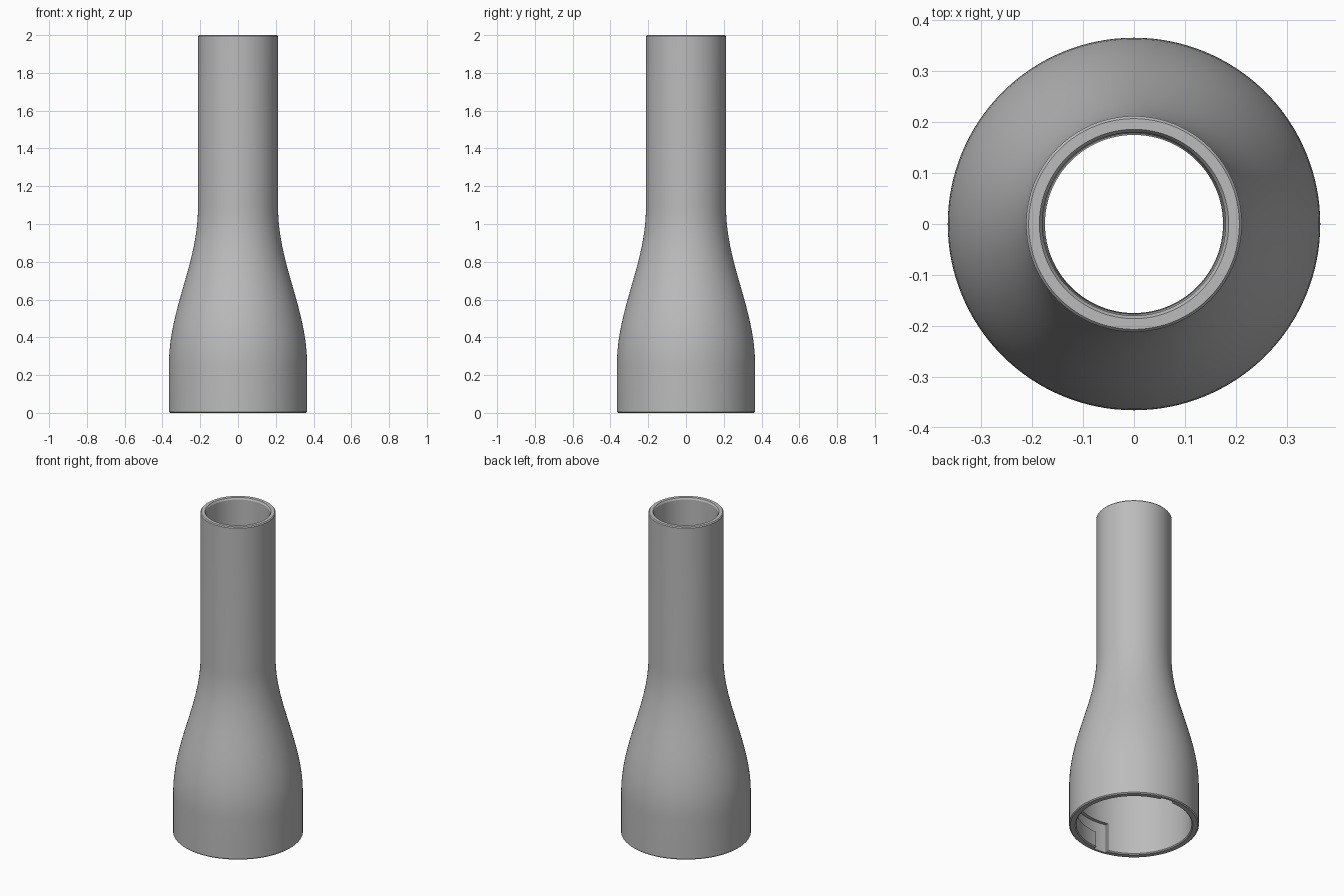
import bpy
import bmesh
import math
from mathutils import Matrix

cube = bpy.data.objects.get("Cube")
if cube:
    bpy.data.objects.remove(cube, do_unlink=True)

grey = bpy.data.materials.new("mid grey")
grey.use_nodes = True
colour = (0.5, 0.5, 0.5, 1)
grey.diffuse_color = colour
grey.node_tree.nodes["Principled BSDF"].inputs["Base Color"].default_value = colour


def revolve(name, profile, start=0, sweep=360, steps=128):
    """Sweep a closed (radius, z) outline around the z axis."""
    bm = bmesh.new()
    a = math.radians(start)
    verts = [bm.verts.new((r * math.cos(a), r * math.sin(a), z)) for r, z in profile]
    edges = [bm.edges.new((v, verts[i - 1])) for i, v in enumerate(verts)]
    full = sweep == 360
    if not full:
        bm.faces.new(verts)
    bmesh.ops.spin(bm, geom=bm.faces[:] if not full else verts + edges,
                   axis=(0, 0, 1), cent=(0, 0, 0), angle=math.radians(sweep),
                   steps=steps, use_merge=full)
    bmesh.ops.remove_doubles(bm, verts=bm.verts, dist=1e-5)
    bmesh.ops.recalc_face_normals(bm, faces=bm.faces)
    mesh = bpy.data.meshes.new(name)
    bm.to_mesh(mesh)
    bm.free()
    obj = bpy.data.objects.new(name, mesh)
    bpy.context.collection.objects.link(obj)
    mesh.materials.append(grey)
    return obj


def blend(low, high, z0, z1, count=24):
    """S-curve from radius low at z0 to radius high at z1."""
    return [(low + (high - low) * (1 - math.cos(math.pi * i / count)) / 2,
             z0 + (z1 - z0) * i / count) for i in range(count + 1)]


# Hollow shell: outer wall going up, inner bore coming down
outer = [(0.36, 0), (0.366, 0.006)] + blend(0.366, 0.212, 0.25, 1.09)
rim = [(0.212, 1.994), (0.207, 2), (0.186, 2), (0.18, 1.99)]
bore = blend(0.326, 0.175, 0.25, 1.09)[::-1] + [(0.326, 0.006), (0.332, 0)]
body = revolve("tube_body", outer + rim + bore)

# Two opposite L-shaped bayonet slots cut into the lower bore
cutters = []
for side in (0, 180):
    for name, start, sweep, z0, z1 in (("slot_entry", 257, 14, -0.05, 0.18),
                                       ("slot_channel", 258, 50, 0.1, 0.179)):
        box = [(0.3, z0), (0.346, z0), (0.346, z1), (0.3, z1)]
        cutter = revolve(name, box, start + side, sweep, 16)
        cutter.hide_render = True
        cutters.append(cutter)
        cut = body.modifiers.new(name, 'BOOLEAN')
        cut.operation = 'DIFFERENCE'
        cut.solver = 'EXACT'
        cut.object = cutter

# Bake the cuts, then drop the cutters
bpy.context.view_layer.update()
baked = bpy.data.meshes.new_from_object(
    body.evaluated_get(bpy.context.evaluated_depsgraph_get()))
body.modifiers.clear()
body.data = baked
for cutter in cutters:
    bpy.data.objects.remove(cutter, do_unlink=True)

bpy.ops.object.select_all(action='DESELECT')
body.select_set(True)
bpy.context.view_layer.objects.active = body
bpy.ops.object.shade_smooth_by_angle(angle=math.radians(30))
